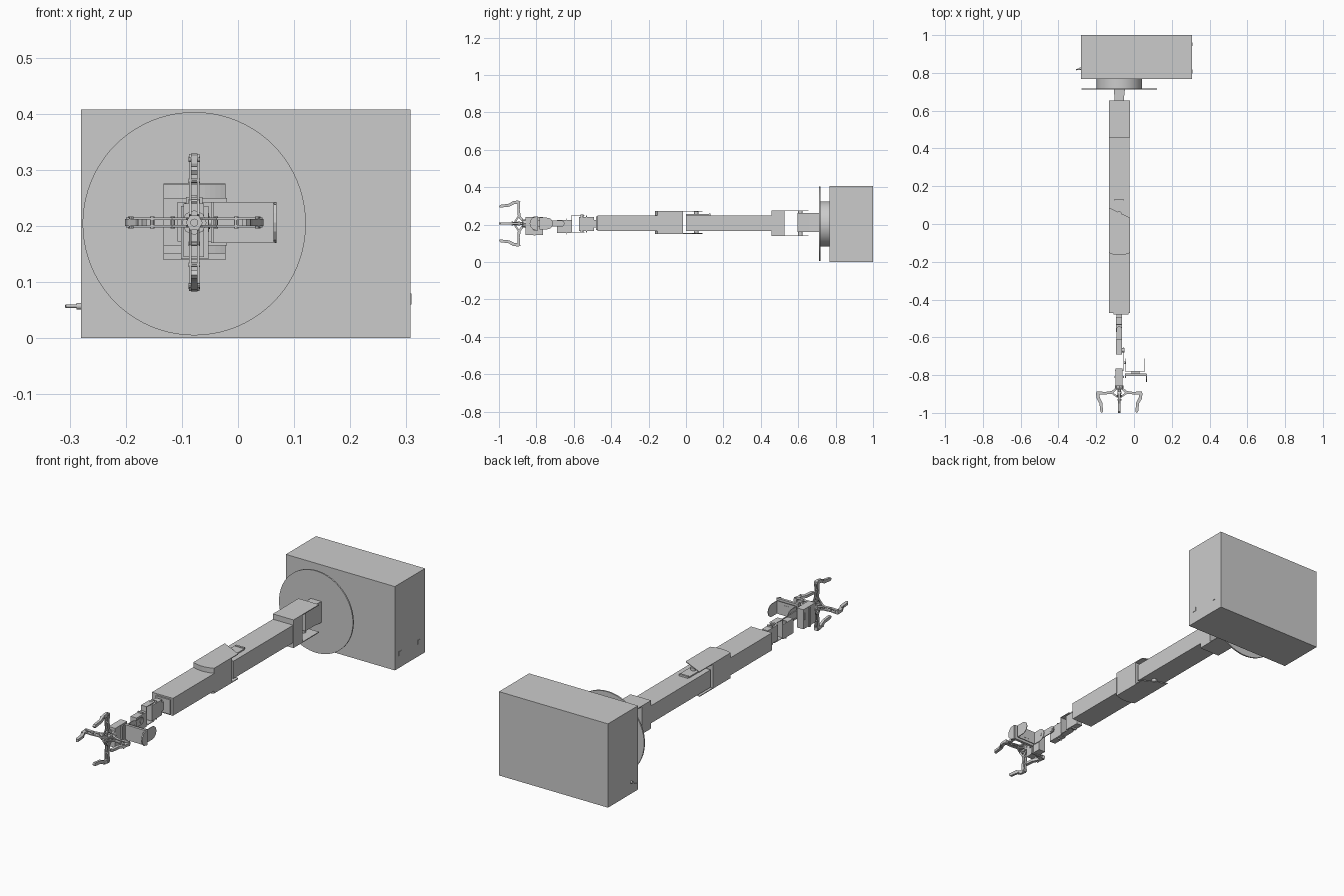
import bpy, bmesh, math
from mathutils import Matrix, Vector

CX, CZ = -0.078, 0.206          # axis of the arm
MAP = {'x': lambda a, b, h: (h, a, b),
       'y': lambda a, b, h: (a, h, b),
       'z': lambda a, b, h: (a, b, h)}


def finish(name, bm):
    bmesh.ops.recalc_face_normals(bm, faces=bm.faces)
    me = bpy.data.meshes.new(name)
    bm.to_mesh(me)
    bm.free()
    ob = bpy.data.objects.new(name, me)
    bpy.context.collection.objects.link(ob)
    return ob


def prism(name, pts, axis, lo, hi):
    """Extrude a 2D outline along an axis from lo to hi."""
    bm = bmesh.new()
    f = bm.faces.new([bm.verts.new(MAP[axis](a, b, lo)) for a, b in pts])
    ext = bmesh.ops.extrude_face_region(bm, geom=[f])
    vs = [v for v in ext['geom'] if isinstance(v, bmesh.types.BMVert)]
    bmesh.ops.translate(bm, verts=vs, vec=Vector(MAP[axis](0, 0, hi - lo)))
    return finish(name, bm)


def box(name, x0, x1, y0, y1, z0, z1):
    return prism(name, [(x0, y0), (x1, y0), (x1, y1), (x0, y1)], 'z', z0, z1)


def cyl(name, a, b, r, axis, lo, hi, n=24):
    pts = [(a + r * math.cos(2 * math.pi * i / n), b + r * math.sin(2 * math.pi * i / n)) for i in range(n)]
    ob = prism(name, pts, axis, lo, hi)
    if n > 8:
        for p in ob.data.polygons:
            p.use_smooth = len(p.vertices) == 4
    return ob


def lug(a0, a1, b, w, n=10):
    """Strip from a0 to a1 along the first coordinate, rounded at a1."""
    s = 1 if a1 > a0 else -1
    c = a1 - s * w
    arc = [(c + s * w * math.cos(t), b + w * math.sin(t))
           for t in [-math.pi / 2 + math.pi * i / n for i in range(n + 1)]]
    return [(a0, b - w)] + arc + [(a0, b + w)]


def swap(pts):
    return [(b, a) for a, b in pts]


# base cabinet with side buttons and toggle switch
box("cabinet", -0.28, 0.307, 0.768, 1.0, 0, 0.408)
for i, y in enumerate((0.807, 0.952)):
    box(f"cabinet_button_{i}", 0.305, 0.309, y - 0.01, y + 0.01, 0.06, 0.08)
cyl("switch_collar", 0.822, 0.057, 0.006, 'x', -0.288, -0.279, 12)
lever = cyl("switch_lever", 0, 0, 0.003, 'x', -0.022, 0, 10)
lever.location = (-0.286, 0.822, 0.057)
lever.rotation_euler = (0, 0, 0.25)

# turntable
cyl("turntable_drum", CX, 0.204, 0.121, 'y', 0.716, 0.77, 64)
cyl("turntable_disc", CX, 0.204, 0.199, 'y', 0.711, 0.718, 80)

# shoulder tongue with clevis around it
prism("shoulder_tongue", [(-0.102, 0.595), (-0.054, 0.595), (-0.054, 0.66), (-0.048, 0.712),
                          (-0.107, 0.712), (-0.102, 0.66)], 'z', 0.16, 0.262)
X0, X1 = -0.133, -0.022
box("shoulder_clevis", X0, X1, 0.458, 0.527, 0.139, 0.276)
box("shoulder_plate_top", X0, X1, 0.52, 0.655, 0.272, 0.276)
box("shoulder_plate_bottom", X0, X1, 0.52, 0.655, 0.139, 0.143)
cyl("shoulder_pin", CX, 0.612, 0.012, 'z', 0.143, 0.272)

# upper arm with sensor plate
box("upper_arm", X0, X1 - 0.002, 0.0, 0.46, 0.165, 0.25)
box("elbow_servo_plate", -0.105, -0.052, 0.0, 0.125, 0.25, 0.256)
box("elbow_servo_rib", -0.102, -0.055, 0.122, 0.132, 0.25, 0.259)
cyl("elbow_pin", CX, 0.055, 0.012, 'z', 0.153, 0.27)

# elbow clevis: curved front edge, slanted plate ends
half = (X1 - X0) / 2
front = [(X0 + 2 * half * i / 12, -0.165 + 0.012 * (i / 6 - 1) ** 2) for i in range(13)]
prism("elbow_block", front + [(X1, -0.016), (X0, -0.016)], 'z', 0.151, 0.274)
plate = [(X0, -0.03), (X1, -0.03), (X1, 0.033), (X0, 0.088)]
prism("elbow_plate_top", plate, 'z', 0.27, 0.274)
prism("elbow_plate_bottom", plate, 'z', 0.151, 0.155)

# forearm
box("forearm", X0, X1 + 0.002, -0.472, -0.15, 0.165, 0.25)
box("forearm_end_plate", -0.108, -0.03, -0.48, -0.471, 0.172, 0.243)

# first wrist servo and its bracket
box("wrist_coupling", -0.092, -0.064, -0.497, -0.478, 0.185, 0.226)
box("wrist_servo", -0.095, -0.063, -0.573, -0.493, 0.166, 0.241)
box("wrist_servo_flange", -0.093, -0.065, -0.535, -0.53, 0.158, 0.249)
strap = swap(lug(-0.612, -0.542, CX, 0.015))
for nm, z in (("top", 0.249), ("bottom", 0.159)):
    prism(f"wrist_bracket_{nm}", strap, 'z', z, z + 0.003)
cyl("wrist_pin", CX, -0.557, 0.008, 'z', 0.159, 0.254, 16)
box("wrist_bracket_back", -0.093, -0.063, -0.613, -0.609, 0.159, 0.252)

# second wrist servo with side bracket
box("roll_servo", -0.095, -0.063, -0.69, -0.612, 0.155, 0.226)
box("roll_servo_tabs", -0.093, -0.065, -0.64, -0.635, 0.148, 0.233)
prism("roll_bracket_side", lug(-0.775, -0.65, CZ, 0.017), 'x', -0.056, -0.052)
box("roll_bracket_back", -0.1, -0.052, -0.776, -0.772, 0.189, 0.223)
cyl("roll_horn", -0.668, CZ, 0.011, 'x', -0.065, -0.05, 16)
cyl("roll_bolt", -0.735, CZ, 0.007, 'x', -0.052, -0.043, 12)

# side bracket pair carried beside the gripper
box("side_bracket_front", -0.048, 0.066, -0.805, -0.792, 0.17, 0.243)
box("side_bracket_left_lip", -0.048, -0.043, -0.815, -0.795, 0.17, 0.243)
prism("side_bracket_right_lip", [(-0.795, 0.17), (-0.82, 0.175), (-0.832, 0.19), (-0.836, CZ),
                                 (-0.832, 0.223), (-0.82, 0.238), (-0.795, 0.243)], 'x', 0.063, 0.069)
box("side_bracket_spacer", -0.012, 0.03, -0.794, -0.778, 0.188, 0.225)
box("rear_bracket_plate", -0.048, 0.059, -0.782, -0.779, 0.175, 0.238)
prism("rear_bracket_right", lug(-0.78, -0.712, CZ, 0.031), 'x', 0.056, 0.059)
prism("rear_bracket_left", lug(-0.78, -0.712, CZ, 0.031), 'x', -0.048, -0.045)

# gripper servo and hub
box("gripper_servo", -0.097, -0.061, -0.857, -0.765, 0.145, 0.24)
box("gripper_servo_flange", -0.102, -0.053, -0.815, -0.805, 0.141, 0.236)
cyl("gripper_hub", CX, CZ, 0.022, 'y', -0.876, -0.855, 8)
cyl("gripper_shaft", CX, CZ, 0.007, 'y', -0.925, -0.87, 12)
cyl("gripper_slider", CX, CZ, 0.015, 'y', -0.918, -0.905, 6)

# four claws: outlines in (radius, y), turned about the arm axis
arm = [(0.012, -0.862), (0.04, -0.884), (0.075, -0.889), (0.117, -0.886), (0.122, -0.895),
       (0.115, -0.902), (0.075, -0.902), (0.036, -0.899), (0.012, -0.876)]
link = [(0.01, -0.908), (0.035, -0.892), (0.042, -0.898), (0.014, -0.917)]
finger = [(0.106, -0.888), (0.119, -0.886), (0.123, -0.9), (0.119, -0.926), (0.105, -0.95),
          (0.1, -0.993), (0.093, -1.0), (0.085, -0.995), (0.09, -0.945), (0.103, -0.92)]
for k in range(4):
    parts = []
    for s, side in ((-1, "a"), (1, "b")):
        lo, hi = sorted((s * 0.0045, s * 0.009))
        parts.append(prism(f"claw_{k}_arm_{side}", arm, 'z', lo, hi))
        parts.append(prism(f"claw_{k}_link_{side}", link, 'z', lo, hi))
    parts.append(prism(f"claw_{k}_finger", finger, 'z', -0.006, 0.006))
    for j, (r, y) in enumerate(((0.038, -0.892), (0.075, -0.896), (0.114, -0.894), (0.112, -0.93))):
        parts.append(cyl(f"claw_{k}_pin_{j}", r, y, 0.004, 'z', -0.0105, 0.0105, 8))
    for ob in parts:
        ob.data.transform(Matrix.Translation((CX, 0, CZ)) @ Matrix.Rotation(k * math.pi / 2, 4, 'Y'))
